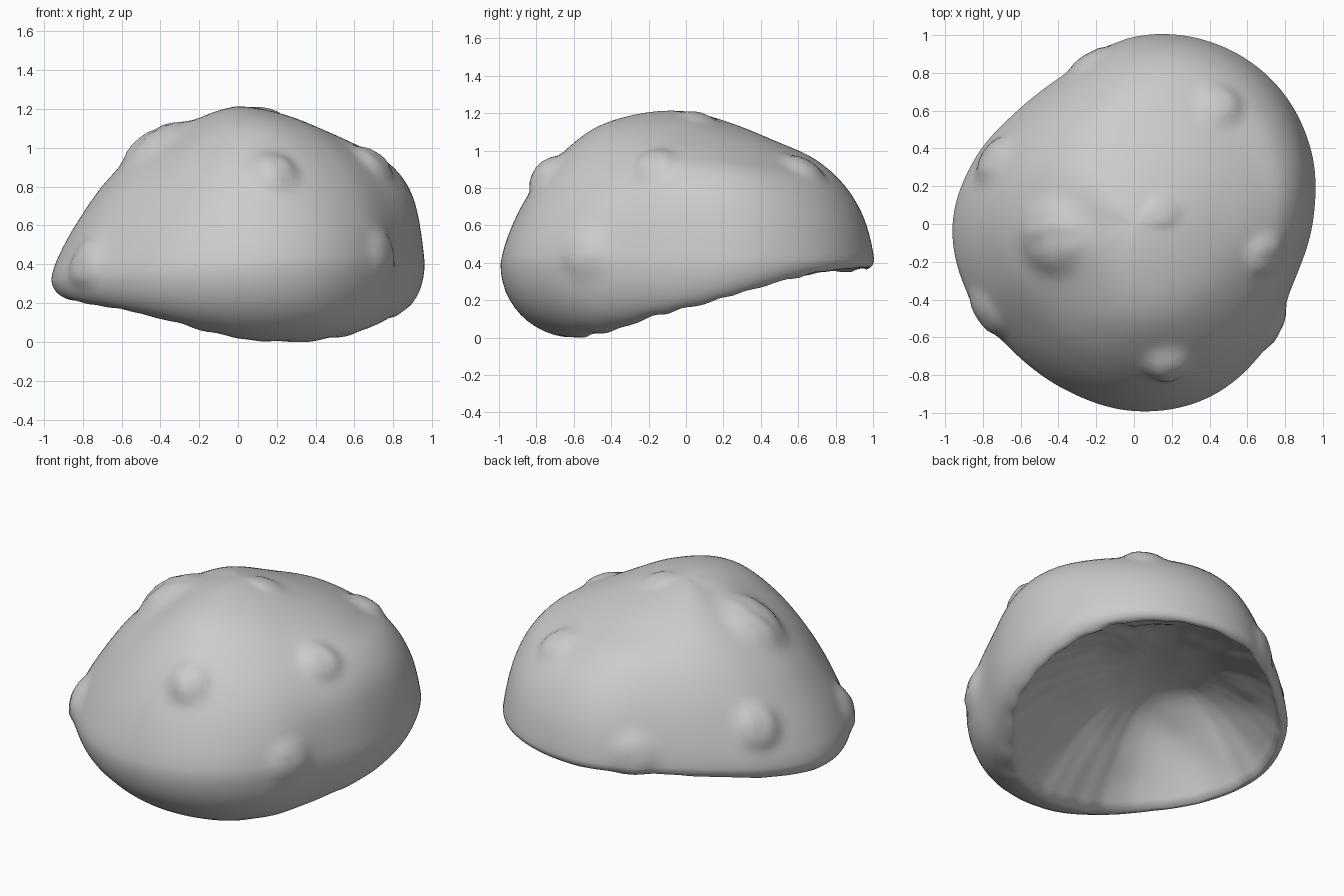
import bpy, bmesh, math
from mathutils import Vector, noise

if "Cube" in bpy.data.objects:
    bpy.data.objects.remove(bpy.data.objects["Cube"])

# Plan outline radius every 22.5 degrees, counter-clockwise from +x
OUTLINE = [.945, 1.015, 1.055, 1.045, .99, .88, .86, .91, .96, .955, .93, .95, .99, 1.0, .96, .90]
# Heights at fixed radius fractions, every 45 degrees, then rim radius fraction and rim height
FRACS = [.25, .5, .7, .85, .95, 1]
PROFILES = [
    [1.18, 1.09, 1.0, .90, .73, .42, .88, .17],
    [1.16, 1.07, .96, .85, .67, .43, .95, .36],
    [1.16, 1.06, .965, .82, .64, .43, .965, .38],
    [1.17, 1.07, .93, .75, .56, .40, .95, .34],
    [1.15, 1.02, .85, .65, .48, .34, .92, .25],
    [1.17, 1.02, .85, .66, .49, .35, .86, .175],
    [1.21, 1.13, .97, .78, .58, .40, .65, .03],
    [1.20, 1.12, .98, .81, .62, .43, .70, .03],
]
# Warts: centre x, y, z, radius, height
WARTS = [
    (-.76, .35, .60, .125, .04), (-.43, -.07, 1.07, .185, .05), (.15, .07, 1.2, .085, .02),
    (.46, .65, .94, .11, .035), (.68, -.16, .94, .11, .035), (.19, -.75, .87, .115, .05),
    (-.77, -.47, .43, .125, .035), (.71, -.52, .46, .12, .028), (-.22, .86, .50, .12, .03),
]
SEG, SUB, CURL = 160, 6, 12
HOLLOW, HOLLOW_ROWS = Vector((-.3, -.05, .69)), 24   # highest point of the hollow


def catmull(a, b, c, d, t):
    return .5 * (2 * b + (c - a) * t + (2 * a - 5 * b + 4 * c - d) * t * t
                 + (3 * b - a - 3 * c + d) * t ** 3)


def around(values, turn):
    """Periodic spline through values, turn in 0..1."""
    n = len(values)
    u = turn * n
    i = math.floor(u)
    return catmull(*[values[(i + k) % n] for k in (-1, 0, 1, 2)], u - i)


def section(turn):
    """(radius, height) points from just off the apex to the rim."""
    p = [around([row[k] for row in PROFILES], turn) for k in range(8)]
    opposite = around([row[0] for row in PROFILES], turn + .5)
    pts = [Vector((-.25, opposite)), Vector((0, 1.222))]
    pts += [Vector((f, z)) for f, z in zip(FRACS, p)]
    pts.append(Vector((1, p[5] - .2)))
    out = []
    for i in range(1, len(pts) - 2):
        out += [catmull(*pts[i - 1:i + 3], (s + 1) / SUB) for s in range(SUB)]
    # Underside curl
    for s in range(1, CURL + 1):
        a = math.pi / 2 * s / CURL
        out.append(Vector((p[6] + (1 - p[6]) * math.cos(a), p[5] - (p[5] - p[7]) * math.sin(a))))
    r = around(OUTLINE, turn)
    return [(q.x * (.95 + (r - .95) * q.x), q.y) for q in out]   # rounder towards the apex


# Outer skin
bm = bmesh.new()
apex = bm.verts.new((0, 0, 1.222))
cols = []
for j in range(SEG):
    a = 2 * math.pi * j / SEG
    cols.append([bm.verts.new((r * math.cos(a), r * math.sin(a), z)) for r, z in section(j / SEG)])


def skin(top, grid):
    for j in range(SEG):
        a, b = grid[j], grid[(j + 1) % SEG]
        bm.faces.new((top, a[0], b[0]))
        for i in range(len(a) - 1):
            bm.faces.new((a[i], a[i + 1], b[i + 1], b[i]))


skin(apex, cols)
bm.normal_update()

# Raised warts and a slightly ragged rim
outer = [apex] + [v for c in cols for v in c]
normals = {v: v.normal.copy() for v in outer}
base = {v: v.co.copy() for v in outer}
for x, y, z, radius, height in WARTS:
    target = Vector((x, y, z))
    centre = min(outer, key=lambda v: (base[v] - target).length_squared)
    for v in outer:
        d = (base[v] - base[centre]).length / radius
        if d < 1.6:
            lump = 1 + .2 * noise.noise(base[v] * 14)
            v.co += normals[v] * height * lump * math.exp(-d ** 4 * 1.1)
for col in cols:
    wave = noise.noise(col[-1].co * 9) * .014
    for k in range(1, 5):
        col[-k].co.z += wave * (5 - k) / 4

# Hollow underside: a lopsided dish rising from the rim, with faint folds
peak = bm.verts.new(HOLLOW)
hollow = []
for j, col in enumerate(cols):
    rim = col[-1].co
    line = []
    for i in range(1, HOLLOW_ROWS):
        s = i / HOLLOW_ROWS
        co = rim.lerp(HOLLOW, s)
        co.z = rim.z + (HOLLOW.z - rim.z) * (1 - (1 - s) ** 2.2)
        co.z += .03 * noise.noise(co * 4) * math.sin(math.pi * s)
        line.append(bm.verts.new(co))
    hollow.append(line[::-1] + [col[-1]])
skin(peak, hollow)
bmesh.ops.recalc_face_normals(bm, faces=bm.faces)

# Stand on the ground
low = min(v.co.z for v in bm.verts)
bmesh.ops.translate(bm, verts=bm.verts, vec=(0, 0, -low))
for f in bm.faces:
    f.smooth = True
mesh = bpy.data.meshes.new("mushroom_cap")
bm.to_mesh(mesh)
bm.free()
cap = bpy.data.objects.new("mushroom_cap", mesh)
bpy.context.collection.objects.link(cap)
